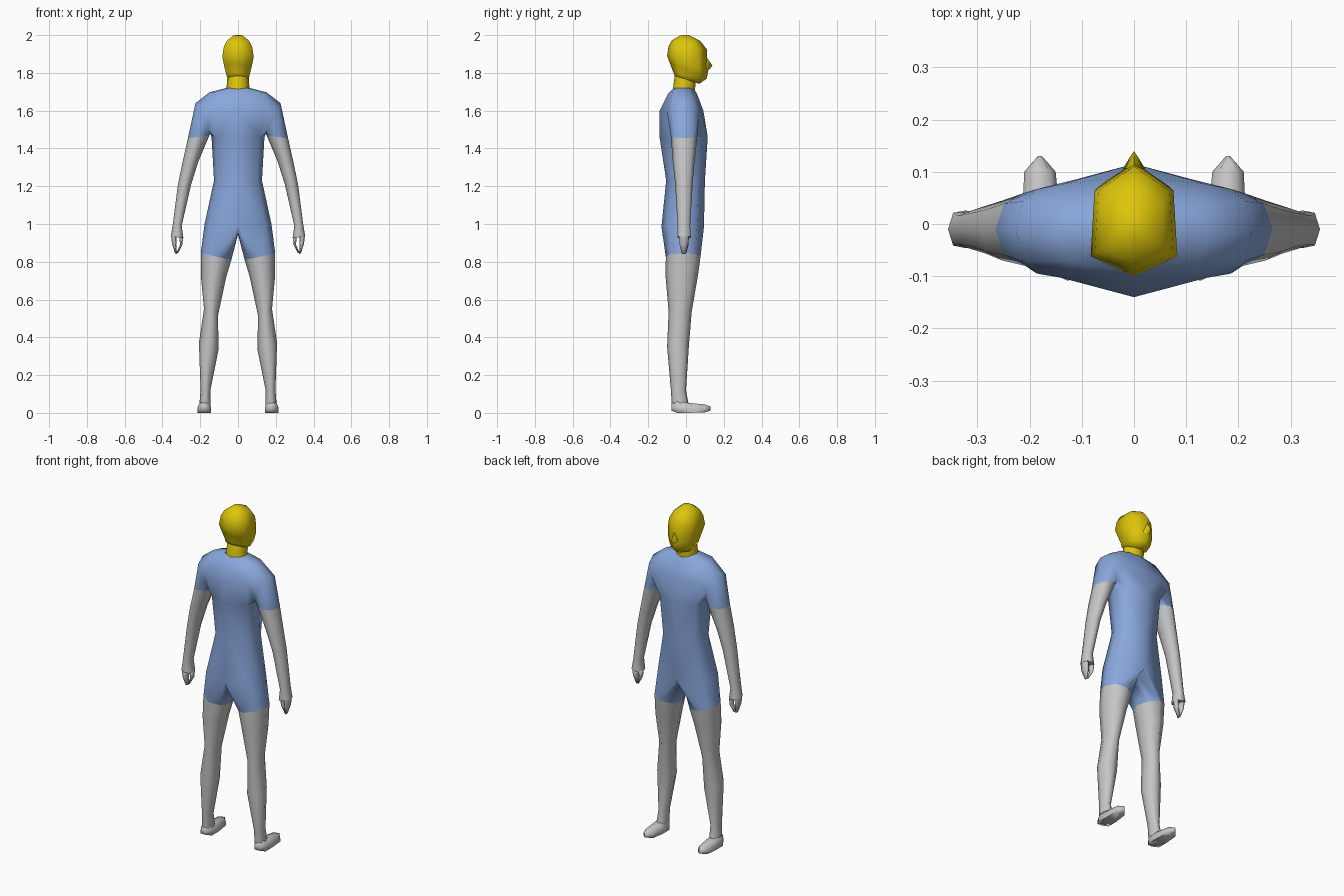
import bpy, bmesh, math

if "Cube" in bpy.data.objects:
    bpy.data.objects.remove(bpy.data.objects["Cube"])


def material(name, rgb):
    m = bpy.data.materials.new(name)
    m.diffuse_color = (*rgb, 1)
    m.use_nodes = True
    m.node_tree.nodes["Principled BSDF"].inputs["Base Color"].default_value = m.diffuse_color
    return m


YELLOW = material("yellow", (0.72, 0.56, 0.003))
BLUE = material("soft blue", (0.25, 0.39, 0.72))
GREY = material("light grey", (0.56, 0.56, 0.56))


def ring(outer, inner, y0, y1, n=8, square=1.0):
    """Oval loop from the inner point, round by +y, to the outer point and back."""
    pts = []
    for k in range(n):
        a = 2 * math.pi * k / n
        t = (1 - math.cos(a)) / 2
        s = math.copysign(abs(math.sin(a)) ** square, math.sin(a))
        pts.append((inner[0] + (outer[0] - inner[0]) * t,
                    (y0 + y1) / 2 + s * (y1 - y0) / 2,
                    inner[1] + (outer[1] - inner[1]) * t))
    return pts


def bridge(bm, a, b, closed=True):
    n = len(a)
    for i in range(n if closed else n - 1):
        j = (i + 1) % n
        bm.faces.new((a[i], a[j], b[j], b[i]))


def add(bm, pts):
    return [bm.verts.new(p) for p in pts]


def loft(bm, loops, first=None, cap_start=True, cap_end=True):
    prev = first
    for pts in loops:
        cur = add(bm, pts)
        if prev:
            bridge(bm, prev, cur)
        elif cap_start:
            bm.faces.new(cur)
        prev = cur
    if cap_end:
        bm.faces.new(prev)


def finish(bm, name, mat, mirror=True, angle=85):
    bmesh.ops.recalc_face_normals(bm, faces=bm.faces)
    me = bpy.data.meshes.new(name)
    bm.to_mesh(me)
    bm.free()
    me.materials.append(mat)
    ob = bpy.data.objects.new(name, me)
    bpy.context.collection.objects.link(ob)
    bpy.ops.object.select_all(action='DESELECT')
    ob.select_set(True)
    bpy.context.view_layer.objects.active = ob
    bpy.ops.object.shade_smooth_by_angle(angle=math.radians(angle))
    if mirror:
        mod = ob.modifiers.new("Mirror", 'MIRROR')
        mod.use_clip = True
        mod.merge_threshold = 0.0005
    return ob


# Shared cuffs
SLEEVE_CUFF = ring((.265, 1.455), (.152, 1.468), -.08, .06)
LEG_CUFF = ring((.197, .845), (.035, .81), -.107, .077)


# Bodysuit: half torso strips with a sleeve and a short leg, mirrored
def half_row(hw, z, y0, y1, zc=None, front=.68, back=.68):
    ym, r = (y0 + y1) / 2, (y1 - y0) / 2
    zc = z if zc is None else zc
    return [(0, y1, zc), (hw * .82, ym + r * front, z), (hw, ym, z),
            (hw * .82, ym - r * back, z), (0, y0, zc)]


bm = bmesh.new()
hip = add(bm, half_row(.177, 1.0, -.13, .095, .985))
waist = add(bm, half_row(.127, 1.23, -.105, .10, back=.6))
chest = add(bm, half_row(.14, 1.46, -.14, .115, front=.76, back=.56))
upper = add(bm, [p for i, p in enumerate(half_row(.17, 1.6, -.14, .092, front=.86)) if i != 2])
shoulder = add(bm, half_row(.15, 1.698, -.095, .058, 1.69))
neckline = add(bm, half_row(.06, 1.72, -.07, .042, 1.715))
bridge(bm, hip, waist, False)
bridge(bm, waist, chest, False)
for a, b in ((chest, upper), (upper, shoulder)):
    for part in (slice(0, 2), slice(-2, None)):
        bridge(bm, a[part], b[part], False)
bridge(bm, shoulder, neckline, False)
armhole = [chest[2], chest[1], upper[1], shoulder[1],
           shoulder[2], shoulder[3], upper[2], chest[3]]
loft(bm, [ring((.225, 1.64), (.146, 1.478), -.095, .067), SLEEVE_CUFF], armhole,
     cap_end=False)
crotch = add(bm, [(0, -.075, .955), (0, -.02, .945), (0, .035, .955)])
loft(bm, [LEG_CUFF], [crotch[1], crotch[2]] + hip + [crotch[0]], cap_end=False)
finish(bm, "bodysuit", BLUE, angle=120)

# Arms down to the palm
bm = bmesh.new()
loft(bm, [SLEEVE_CUFF,
          ring((.293, 1.33), (.21, 1.33), -.070, .045),
          ring((.318, 1.21), (.248, 1.21), -.057, .035),
          ring((.345, 1.0), (.298, .99), -.045, .022, square=.6),
          ring((.356, .935), (.289, .925), -.046, .026, square=.4)], cap_start=False)
finish(bm, "arms", GREY)

# Fingers and thumbs
for name, loops in (
    ("fingers", [((.355, .94), (.324, .935), -.040, .018),
                 ((.349, .895), (.327, .89), -.038, .015),
                 ((.333, .844), (.323, .842), -.024, .0)]),
    ("thumbs", [((.311, .935), (.290, .93), -.026, .018),
                ((.307, .89), (.295, .888), -.022, .016),
                ((.325, .848), (.316, .846), -.016, .004)])):
    bm = bmesh.new()
    loft(bm, [ring(*l, 6) for l in loops])
    finish(bm, name, GREY)

# Legs
bm = bmesh.new()
loft(bm, [LEG_CUFF,
          ring((.196, .72), (.062, .72), -.108, .062),
          ring((.18, .55), (.105, .52), -.092, .03),
          ring((.207, .37), (.104, .33), -.10, .015),
          ring((.198, .12), (.146, .12), -.08, .0),
          ring((.205, .04), (.145, .04), -.075, .015)], cap_start=False)
finish(bm, "legs", GREY)

# Feet, lofted from heel to toe
bm = bmesh.new()
feet = []
for y, x0, x1, z0, z1 in ((-.078, .163, .193, .012, .05), (-.045, .142, .214, 0, .063),
                          (.02, .142, .214, 0, .052), (.1, .15, .21, .003, .045),
                          (.13, .176, .184, .012, .034)):
    w = (x1 - x0) * .2
    feet.append([(x0, y, z0), (x1, y, z0), (x1, y, z0 + (z1 - z0) * .45),
                 (x1 - w, y, z1), (x0 + w, y, z1), (x0, y, z0 + (z1 - z0) * .45)])
loft(bm, feet)
finish(bm, "feet", GREY)


# Neck: tilted ovals
def neck_ring(hw, yb, zb, yf, zf):
    pts = []
    for k in range(8):
        a = math.pi * k / 4
        t = (1 + math.sin(a)) / 2
        pts.append((hw * math.cos(a), yb + (yf - yb) * t, zb + (zf - zb) * t))
    return pts


bm = bmesh.new()
loft(bm, [neck_ring(.062, -.07, 1.71, .045, 1.685),
          neck_ring(.058, -.06, 1.785, .05, 1.735),
          neck_ring(.052, -.052, 1.81, .05, 1.78)])
finish(bm, "neck", YELLOW, False)


# Head: six-sided loops with a ridge front and back
def head_ring(hw, yb, zb, yf, zf):
    def at(x, t):
        return (x, yb + (yf - yb) * t, zb + (zf - zb) * t)
    return [at(0, 1), at(hw * .91, .77), at(hw, .18),
            at(0, 0), at(-hw, .18), at(-hw * .91, .77)]


bm = bmesh.new()
loft(bm, [head_ring(.057, -.06, 1.785, .07, 1.742),
          head_ring(.063, -.066, 1.80, .11, 1.77),
          head_ring(.075, -.085, 1.85, .118, 1.815),
          head_ring(.083, -.10, 1.89, .113, 1.87),
          head_ring(.075, -.093, 1.94, .11, 1.925),
          head_ring(.058, -.075, 1.972, .075, 1.97),
          head_ring(.022, -.03, 1.999, .015, 2.0)])
finish(bm, "head", YELLOW, False)

# Nose
bm = bmesh.new()
tip = bm.verts.new((0, .14, 1.838))
base = add(bm, [(0, .108, 1.885), (.022, .105, 1.825), (0, .112, 1.805), (-.022, .105, 1.825)])
for i in range(4):
    bm.faces.new((base[i], base[(i + 1) % 4], tip))
bm.faces.new(base)
finish(bm, "nose", YELLOW, False)
